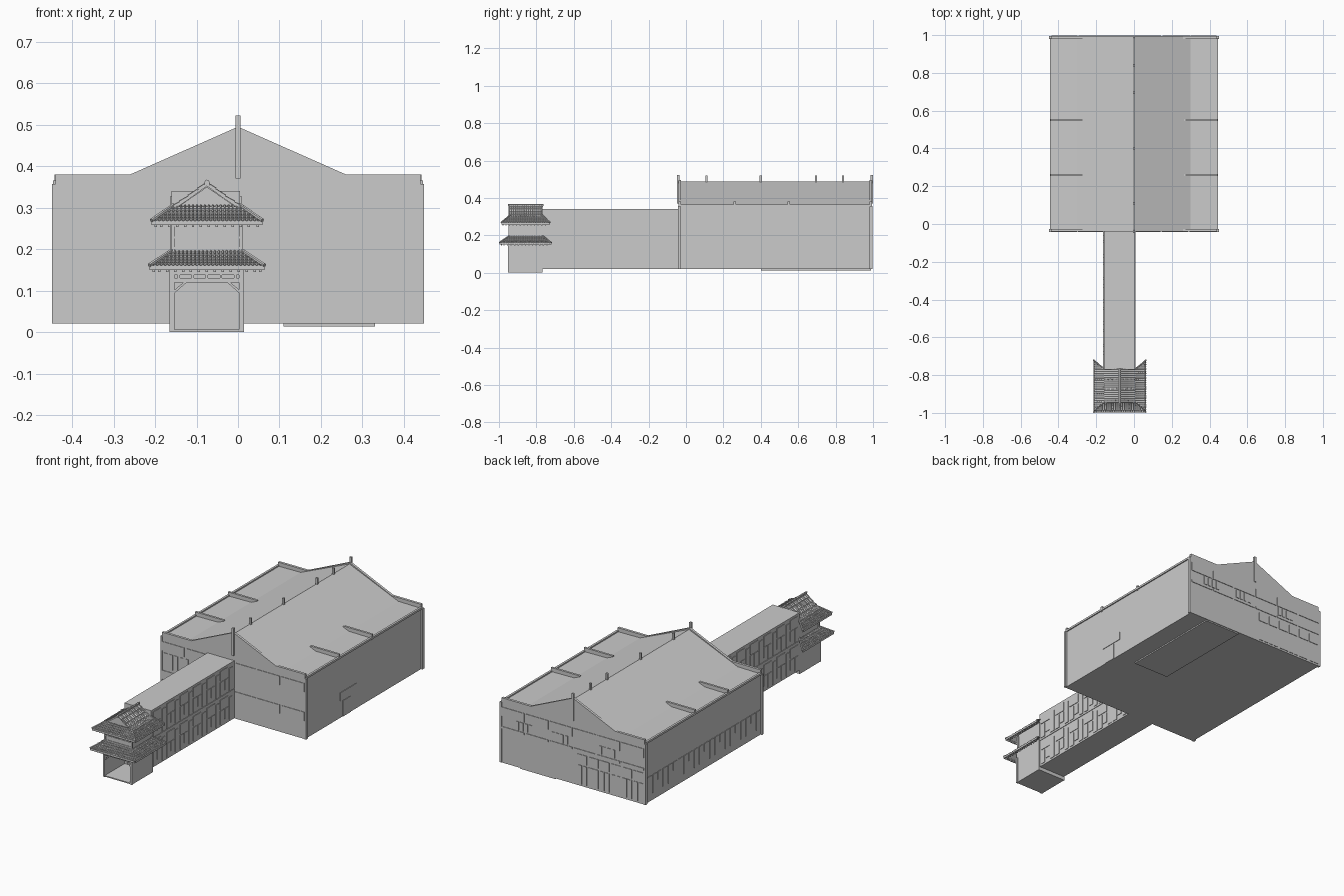
import bpy, bmesh
from mathutils import Vector

if "Cube" in bpy.data.objects:
    bpy.data.objects.remove(bpy.data.objects["Cube"])


class Part:
    """Collects simple solids into one object."""
    def __init__(self, name):
        self.name, self.bm = name, bmesh.new()

    def hexa(self, low, high):
        # solid between two matching loops of points
        a = [self.bm.verts.new(p) for p in low]
        b = [self.bm.verts.new(p) for p in high]
        n = len(a)
        self.bm.faces.new(a[::-1])
        self.bm.faces.new(b)
        for i in range(n):
            self.bm.faces.new((a[i], a[(i + 1) % n], b[(i + 1) % n], b[i]))

    def box(self, x0, x1, y0, y1, z0, z1):
        c = ((x0, y0), (x1, y0), (x1, y1), (x0, y1))
        self.hexa([(x, y, z0) for x, y in c], [(x, y, z1) for x, y in c])

    def prism(self, profile, y0, y1):
        self.hexa([(x, y0, z) for x, z in profile], [(x, y1, z) for x, z in profile])

    def rod(self, p, q, r, sides=6):
        p, q = Vector(p), Vector(q)
        d = q - p
        m = d.to_track_quat('Z', 'Y').to_matrix().to_4x4()
        m.translation = (p + q) / 2
        bmesh.ops.create_cone(self.bm, cap_ends=True, segments=sides, radius1=r,
                              radius2=r * 0.85, depth=d.length, matrix=m)

    def done(self):
        bmesh.ops.recalc_face_normals(self.bm, faces=self.bm.faces)
        me = bpy.data.meshes.new(self.name)
        self.bm.to_mesh(me)
        self.bm.free()
        ob = bpy.data.objects.new(self.name, me)
        bpy.context.collection.objects.link(ob)


T = 0.003  # relief of wall panels


def wall_y(part, y, x0, x1, z0, z1):
    part.box(x0, x1, y - T, y + T, z0, z1)


def wall_x(part, x, y0, y1, z0, z1):
    part.box(x - T, x + T, y0, y1, z0, z1)


# main hall body with ridge roof and flat side roofs
hall = Part("hall_body")
hall.prism([(-.44, .02), (.44, .02), (.44, .358), (.30, .36), (0, .487), (-.30, .36), (-.44, .358)], -.03, .985)
hall.done()

# gabled end walls with raised parapets
ends = Part("hall_end_walls")
gable = [(-.44, .02), (.44, .02), (.44, .38), (.26, .38), (0, .495), (-.26, .38), (-.44, .38)]
ends.prism(gable, -.04, -.026)
ends.prism(gable, .98, .994)
ends.done()

# cross walls, side copings and corner pilasters
trim = Part("hall_parapets")
for s in (-1, 1):
    x0, x1 = sorted((s * .265, s * .443))
    for y in (.26, .55):
        trim.box(x0, x1, y - .006, y + .006, .35, .38)
    x0, x1 = sorted((s * .434, s * .446))
    trim.box(x0, x1, -.03, .985, .354, .365)
    x0, x1 = sorted((s * .438, s * .449))
    for y in (-.034, .988):
        trim.box(x0, x1, y - .008, y + .008, .02, .357)
trim.done()

# ridge posts
posts = Part("ridge_posts")
for y in (.11, .40, .695, .84):
    posts.box(-.006, .006, y - .006, y + .006, .48, .52)
for y in (-.041, .993):
    posts.box(-.006, .006, y - .006, y + .006, .37, .522)
posts.done()

# base slab below the hall
slab = Part("base_slab")
slab.box(.11, .33, .40, .99, .013, .022)
slab.done()

# wall bands and windows of the front
front = Part("front_wall_panels")
for z in (.12, .28):
    for x0, x1 in ((-.438, -.302), (-.29, -.165), (.01, .14), (.148, .285), (.295, .436)):
        wall_y(front, -.04, x0, x1, z, z + .05)
for i in range(5):
    x = -.425 + i * .032
    wall_y(front, -.04, x, x + .02, .185, .27)
front.done()

# wall bands, window groups and ground floor glazing of the back
back = Part("back_wall_panels")
for i in range(6):
    x = -.437 + i * .147
    wall_y(back, .994, x, x + .138, .28, .33)
    wall_y(back, .994, x, x + .138, .21, .222)
for x in (.35, .13, -.16):
    for i in range(4):
        wall_y(back, .994, x - i * .027 - .018, x - i * .027, .228, .275)
for i in range(6):
    x = -.432 + i * .069
    wall_y(back, .994, x, x + .058, .145, .195)
    for j in range(2):
        wall_y(back, .994, x + j * .031, x + j * .031 + .026, .03, .135)
back.done()

# windows of the left and right walls
side = Part("side_wall_windows")
for i in range(22):
    y = -.02 + i * .0455
    tall = i % 3 != 1
    wall_x(side, -.44, y, y + .034, .06 if tall else .115, .16)
wall_x(side, .44, .27, .41, .115, .16)
wall_x(side, .44, .29, .36, .02, .108)
side.done()

# long entrance corridor
corridor = Part("corridor")
corridor.box(-.16, .005, -.77, -.03, .02, .34)
corridor.box(-.163, .008, -.77, -.04, .177, .186)
corridor.done()

# corridor bays: high window, panel and narrow door on each storey
bays = Part("corridor_bays")
for x in (-.16, .005):
    for z in (.03, .19):
        for i in range(6):
            y = -.755 + i * .118
            wall_x(bays, x, y, y + .068, z + .085, z + .138)
            wall_x(bays, x, y, y + .03, z, z + .077)
            wall_x(bays, x, y + .038, y + .068, z + .02, z + .077)
            wall_x(bays, x, y + .078, y + .106, z, z + .125)
bays.done()

# gate tower: open porch below, closed storey above
XL, XR, YF, YB = -.163, .013, -.95, -.767
porch = Part("gate_porch")
porch.box(XL, XR, YF, YB, 0, .006)
for x0, x1 in ((XL, XL + .008), (XR - .008, XR)):
    porch.box(x0, x1, YF, YB, 0, .16)
    porch.box(x0 - .002, x1 + .002, YF - .003, YF + .01, 0, .15)
porch.box(XL, XR, YB - .008, YB, 0, .2)
porch.box(XL, XR, YF, YF + .01, .12, .13)
porch.box(XL, XR, YF, YB, .138, .185)
for x, s in ((XL + .008, 1), (XR - .008, -1)):
    porch.prism([(x, .092), (x, .1), (x + s * .026, .122), (x + s * .034, .122)], YF, YF + .008)
for i in range(5):
    x = XL + .02 + i * .034
    porch.box(x - .003, x + .003, YF, YF + .008, .13, .14)
porch.done()

upper = Part("gate_upper_storey")
upper.box(-.157, .007, -.943, YB, .18, .29)
for x in (-.157, .007):
    upper.box(x - .004, x + .004, -.948, -.938, .18, .28)
for z in (.2, .225, .255):
    upper.box(-.157, .007, -.946, -.943, z, z + .005)
upper.done()


# tiled skirt roof on front, left and right, mitred at the back
def skirt(name, outer, inner, z0, z1, courses=5, pitch=.0095):
    tiles, rafters = Part(name + "_tiles"), Part(name + "_rafters")

    def rect(u):
        return [a + (b - a) * u for a, b in zip(outer, inner)]

    def height(u):
        return z0 + (z1 - z0) * (.75 * u + .25 * u * u)

    def point(kind, t, u, dz=0.0):
        x0, x1, y0, y1 = rect(u)
        z = height(u) + dz
        return (t, y0, z) if kind == 0 else ((x0 if kind == 1 else x1), t, z)

    for kind in range(3):
        k = 0 if kind == 0 else 2
        for i in range(courses):
            u0, u1 = i / courses, (i + 1) / courses
            a, b = rect(u0)[k:k + 2], rect(u1)[k:k + 2]
            loop = ((a[0], u0), (a[1], u0), (b[1], u1), (b[0], u1))
            tiles.hexa([point(kind, t, u, -.006) for t, u in loop],
                       [point(kind, t, u, .004 if u == u0 else 0) for t, u in loop])
        # round tiles running up the slope as far as the hips
        lo, hi = outer[k], outer[k + 1]
        n = round((hi - lo) / pitch)
        for j in range(n):
            t = lo + (j + .5) * (hi - lo) / n
            top = min(1, (t - lo) / (inner[k] - lo), (hi - t) / (hi - inner[k + 1]))
            for i in range(courses):
                u0, u1 = i / courses, min((i + 1) / courses, top)
                if u1 - u0 > .03:
                    tiles.rod(point(kind, t, u0, .004), point(kind, t, u1, .002), .0034)
            # rafter end below the eave
            if j % 2 == 0 and top > .3:
                x, y, z = point(kind, t, .2, -.011)
                rafters.box(x - .003, x + .003, y - .003, y + .003, z - .006, z + .007)
    # hip ridges at all four mitres
    for a in (0, 1):
        for b in (2, 3):
            tiles.rod((outer[a], outer[b], z0 + .005), (inner[a], inner[b], z1 + .004), .005)
    tiles.done()
    rafters.done()


skirt("lower_roof", (-.214, .064, -.997, -.72), (-.16, .01, -.945, -.768), .156, .193)
skirt("upper_roof", (-.209, .059, -.987, -.728), (-.155, .005, -.942, -.768), .264, .303)

# gable roof on top of the tower, with round tiles and ridge
XC = -.075
top = Part("gate_gable_roof")
curve = [(0, .358), (.022, .342), (.045, .325), (.066, .311), (.082, .301)]
top.prism([(XC - .072, .28), (XC + .072, .28), (XC + .072, .3), (XC, .35), (XC - .072, .3)], -.932, -.77)
for s in (-1, 1):
    for (d0, h0), (d1, h1) in zip(curve, curve[1:]):
        a, b = XC + s * d0, XC + s * d1
        top.prism([(a, h0 - .006), (b, h1 - .006), (b, h1 + .003), (a, h0)], -.948, -.766)
        for i in range(18):
            y = -.943 + i * .0101
            top.rod((b, y, h1 + .003), (a, y, h0 + .001), .0033)
top.box(XC - .006, XC + .006, -.95, -.764, .352, .363)
top.rod((XC, -.952, .362), (XC, -.762, .362), .0055)
top.done()
